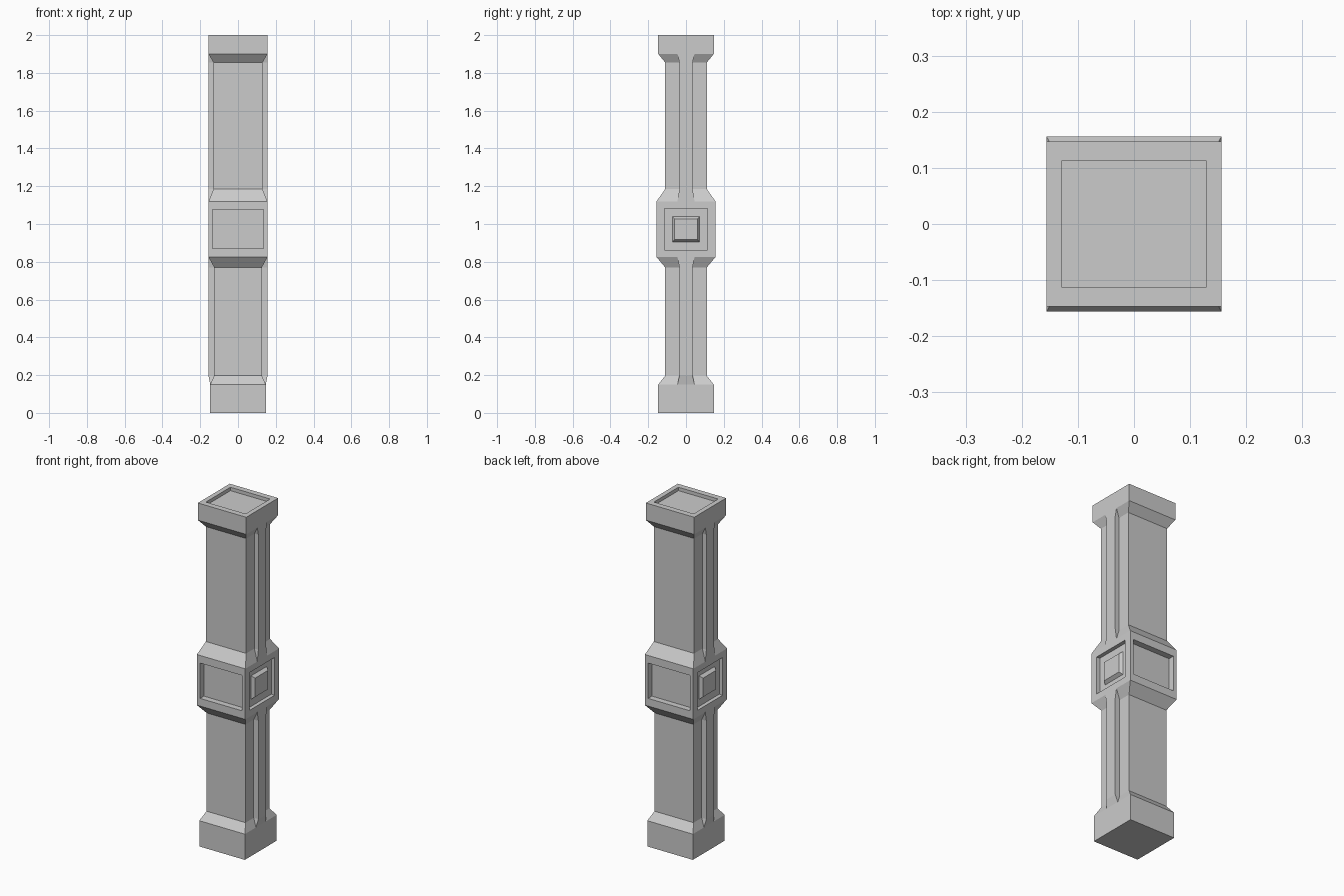
import bpy
import bmesh
from math import copysign
from mathutils import Vector

cube = bpy.data.objects.get("Cube")
if cube:
    bpy.data.objects.remove(cube, do_unlink=True)

stone = bpy.data.materials.new("stone grey")
stone.use_nodes = True
GREY = (0.6, 0.6, 0.6, 1)
stone.diffuse_color = GREY
stone.node_tree.nodes["Principled BSDF"].inputs["Base Color"].default_value = GREY


def loft(bm, sections):
    """Stack rectangles (z, x0, x1, half depth) into a closed solid."""
    rings = [[bm.verts.new(p) for p in ((x0, -y, z), (x1, -y, z), (x1, y, z), (x0, y, z))]
             for z, x0, x1, y in sections]
    for low, high in zip(rings, rings[1:]):
        for i in range(4):
            j = (i + 1) % 4
            bm.faces.new((low[i], low[j], high[j], high[i]))
    bm.faces.new(rings[0][::-1])
    bm.faces.new(rings[-1])
    bmesh.ops.recalc_face_normals(bm, faces=bm.faces)


def inset(bm, face, half, rise=0):
    """Inset a face to the given half sizes and move it along its normal."""
    normal, centre = face.normal.copy(), face.calc_center_median()
    bmesh.ops.inset_individual(bm, faces=[face], thickness=0.001)
    for v in face.verts:
        for axis in range(3):
            if abs(normal[axis]) < 0.5:
                v.co[axis] = centre[axis] + copysign(half[axis], v.co[axis] - centre[axis])
        v.co += normal * rise
    face.normal_update()


def recess(bm, face, half, depth):
    inset(bm, face, half)
    inset(bm, face, half, -depth)


def finish(bm, name):
    mesh = bpy.data.meshes.new(name)
    bm.to_mesh(mesh)
    bm.free()
    mesh.materials.append(stone)
    obj = bpy.data.objects.new(name, mesh)
    bpy.context.collection.objects.link(obj)
    return obj


# Pillar body: base, lower shaft, middle block, upper shaft and cap
profile = [(0, 0.147, 0.147), (0.15, 0.147, 0.147), (0.197, 0.126, 0.11),
           (0.77, 0.126, 0.11), (0.825, 0.156, 0.156), (1.12, 0.156, 0.156),
           (1.185, 0.13, 0.11), (1.855, 0.13, 0.11), (1.9, 0.156, 0.147),
           (2, 0.156, 0.147)]
bm = bmesh.new()
loft(bm, [(z, -x, x, y) for z, x, y in profile])
bm.normal_update()
top = max(bm.faces, key=lambda f: f.calc_center_median().z)
block = [f for f in bm.faces if abs(f.calc_center_median().z - 0.9725) < 0.01]

# Sunken panels on the cap and the middle block
recess(bm, top, (0.128, 0.113, 0), 0.02)
for face in block:
    if abs(face.normal.y) > 0.5:
        recess(bm, face, (0.135, 0, 0.103), 0.035)
    else:
        recess(bm, face, (0, 0.115, 0.11), 0.022)
        # Raised boss with sloped sides
        inset(bm, face, (0, 0.072, 0.068))
        inset(bm, face, (0, 0.06, 0.055), 0.018)
finish(bm, "pillar_body")

# Ribs on both sides, flared where they meet the blocks
ribs = {
    "lower_rib": [(0.15, 0.147, 0.045), (0.197, 0.156, 0.035),
                  (0.77, 0.156, 0.035), (0.825, 0.156, 0.045)],
    "upper_rib": [(1.12, 0.156, 0.045), (1.185, 0.156, 0.035),
                  (1.855, 0.156, 0.035), (1.9, 0.156, 0.045)],
}
for side, sign in (("left", 1), ("right", -1)):
    for name, sections in ribs.items():
        bm = bmesh.new()
        loft(bm, [(z, sign * 0.1, sign * x, y) for z, x, y in sections])
        finish(bm, side + "_" + name)
